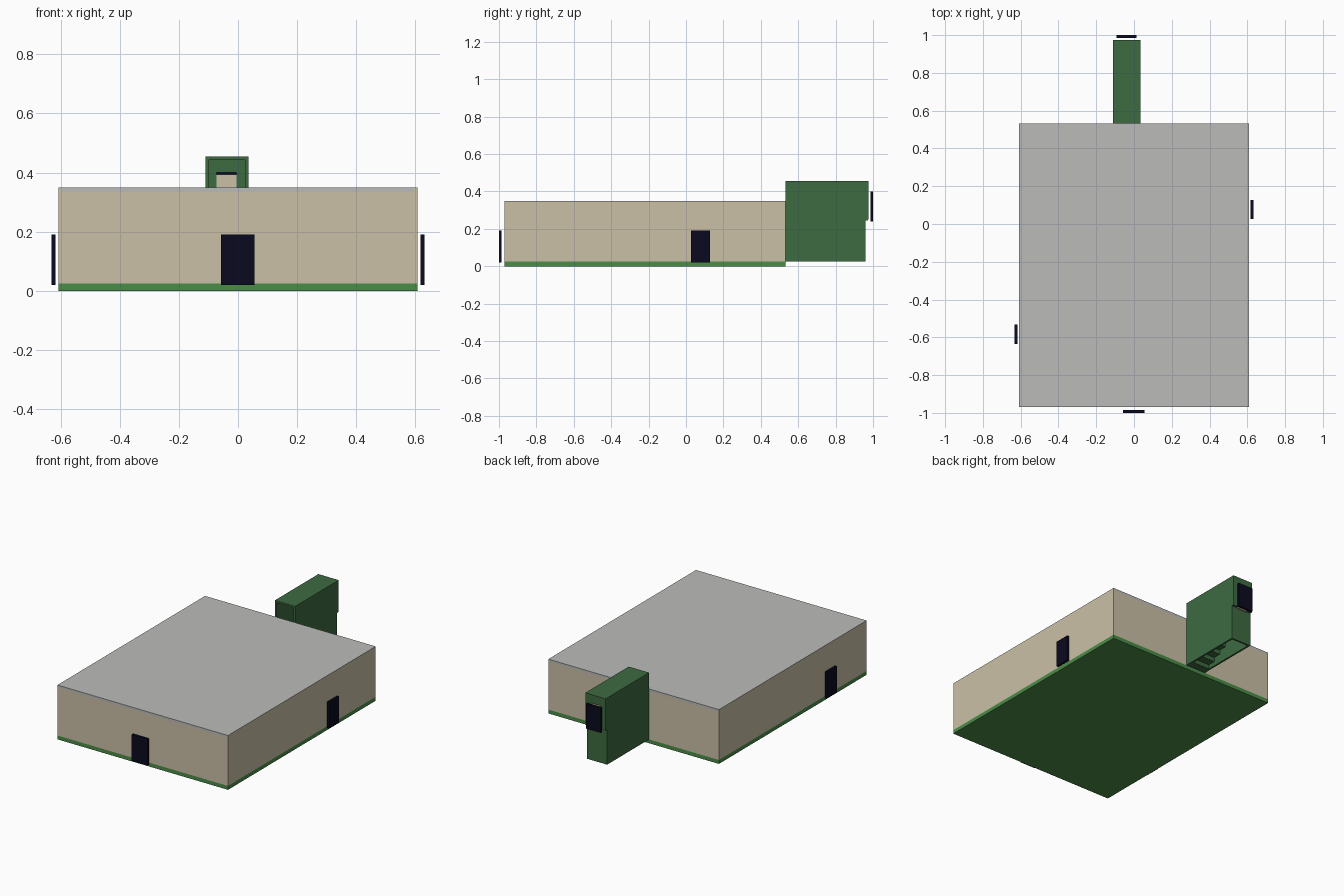
import bpy
import bmesh

cube = bpy.data.objects.get("Cube")
if cube:
    bpy.data.objects.remove(cube, do_unlink=True)


def material(name, rgb):
    mat = bpy.data.materials.new(name)
    mat.use_nodes = True
    mat.diffuse_color = (*rgb, 1)
    bsdf = mat.node_tree.nodes["Principled BSDF"]
    bsdf.inputs["Base Color"].default_value = (*rgb, 1)
    bsdf.inputs["Roughness"].default_value = 0.9
    return mat


BEIGE = material("beige plaster", (0.60, 0.53, 0.39))
GREY = material("grey ceiling", (0.50, 0.50, 0.49))
GRASS = material("floor green", (0.07, 0.27, 0.065))
GREEN = material("dark green", (0.047, 0.146, 0.053))
NAVY = material("near black navy", (0.003, 0.003, 0.014))


def boxes(name, mat, *ranges):
    """One object made of boxes, each given as (x0, x1, y0, y1, z0, z1)."""
    bm = bmesh.new()
    for x0, x1, y0, y1, z0, z1 in ranges:
        verts = bmesh.ops.create_cube(bm, size=1)["verts"]
        for v in verts:
            v.co.x = x1 if v.co.x > 0 else x0
            v.co.y = y1 if v.co.y > 0 else y0
            v.co.z = z1 if v.co.z > 0 else z0
    mesh = bpy.data.meshes.new(name)
    bm.to_mesh(mesh)
    bm.free()
    mesh.materials.append(mat)
    obj = bpy.data.objects.new(name, mesh)
    bpy.context.scene.collection.objects.link(obj)
    return obj


# Main room
W, FRONT, BACK, TOP = 0.608, -0.97, 0.533, 0.35
BASE, T = 0.025, 0.012
EAVE = TOP - 0.015
LEFT, RIGHT, ROOF = 0.035, -0.11, 0.455       # corridor extents
IN_L, IN_R = LEFT - T, RIGHT + T

boxes("floor", GRASS, (-W, W, FRONT, BACK, 0, BASE))
boxes("front_wall", BEIGE, (-W + T, W - T, FRONT, FRONT + T, BASE, EAVE))
for side, name in ((1, "left_wall"), (-1, "right_wall")):
    a, b = sorted((side * W, side * (W - T)))
    boxes(name, BEIGE, (a, b, FRONT, BACK, BASE, TOP - 0.003))
# Back wall leaves a passage into the corridor
boxes("back_wall", BEIGE,
      (-W + T, IN_R, BACK - T, BACK, BASE, EAVE),
      (IN_L, W - T, BACK - T, BACK, BASE, EAVE),
      (IN_R, IN_L, BACK - T, BACK, 0.25, EAVE))
boxes("ceiling", GREY,
      (-W + T, W - T, FRONT, BACK, EAVE, TOP - 0.003),
      (-W, W, FRONT, BACK, TOP - 0.003, TOP))

# Stair corridor: open towards the room and underneath
END, LIP, LANDING = 0.96, 0.975, 0.25
for name, x0, x1 in (("corridor_left_wall", IN_L, LEFT),
                     ("corridor_right_wall", RIGHT, IN_R)):
    boxes(name, GREEN, (x0, x1, BACK, END, BASE, ROOF - T))
boxes("corridor_roof", GREEN, (RIGHT, LEFT, BACK, END, ROOF - T, ROOF))
boxes("corridor_end_wall", GREEN, (IN_R, IN_L, END - T, END, BASE, LANDING))

# Thicker upper end wall framing a doorway
D_R, D_L, D_TOP = -0.073, -0.005, 0.40
boxes("doorway_frame", GREEN,
      (RIGHT, D_R, END, LIP, LANDING, ROOF),
      (D_L, LEFT, END, LIP, LANDING, ROOF),
      (D_R, D_L, END, LIP, D_TOP, ROOF))
boxes("doorway_panel", BEIGE, (D_R, D_L, END, LIP - 0.002, LANDING - 0.005, 0.394))

# Staircase rising to the doorway
STEPS = 8
run, rise = (END - T - BACK) / STEPS, (LANDING - BASE) / STEPS
boxes("stairs", GREEN, *[
    (IN_R, IN_L, BACK + i * run, BACK + (i + 1) * run,
     BASE + i * rise, BASE + (i + 1) * rise) for i in range(STEPS)])

# Doors standing just off the walls
boxes("front_door", NAVY, (-0.058, 0.056, -1.0, -0.986, 0.02, 0.19))
boxes("left_door", NAVY, (0.617, 0.632, 0.027, 0.127, 0.02, 0.19))
boxes("right_door", NAVY, (-0.632, -0.617, -0.635, -0.533, 0.02, 0.19))
boxes("back_door", NAVY, (-0.092, 0.014, 0.986, 1.0, 0.24, 0.40))
